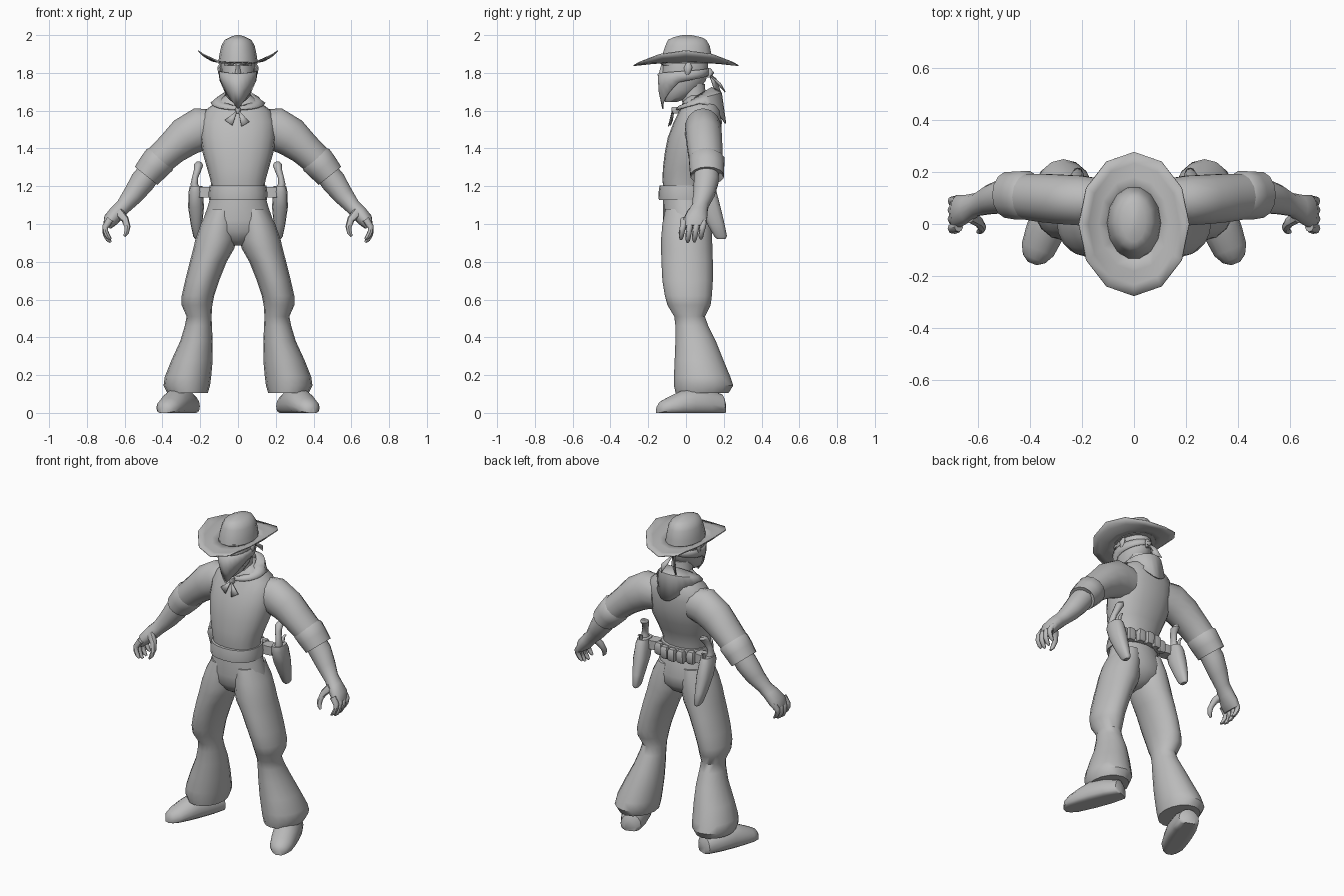
import bpy, bmesh, math
from mathutils import Vector

if "Cube" in bpy.data.objects:
    bpy.data.objects.remove(bpy.data.objects["Cube"], do_unlink=True)

grey = bpy.data.materials.new("plain grey")
grey.use_nodes = True
COL = (0.5, 0.5, 0.5, 1)
grey.diffuse_color = COL
grey.node_tree.nodes["Principled BSDF"].inputs["Base Color"].default_value = COL
parts = []


def finish(name, bm, mirror=False, thick=0):
    bmesh.ops.recalc_face_normals(bm, faces=bm.faces)
    me = bpy.data.meshes.new(name)
    bm.to_mesh(me)
    bm.free()
    me.materials.append(grey)
    ob = bpy.data.objects.new(name, me)
    bpy.context.collection.objects.link(ob)
    if thick:
        ob.modifiers.new("thickness", 'SOLIDIFY').thickness = thick
    if mirror:
        ob.modifiers.new("mirror", 'MIRROR')
    parts.append(ob)
    return ob


def loft(name, rings, closed=True, caps=True, mirror=False, thick=0):
    """Skin a list of equally long point rows."""
    bm = bmesh.new()
    rows = [[bm.verts.new(p) for p in r] for r in rings]
    n = len(rows[0])
    for a, b in zip(rows, rows[1:]):
        for i in range(n if closed else n - 1):
            j = (i + 1) % n
            bm.faces.new((a[i], a[j], b[j], b[i]))
    if caps:
        bm.faces.new(rows[0])
        bm.faces.new(rows[-1])
    return finish(name, bm, mirror, thick)


def oval(c, u, v, n=16, power=1.0):
    """Ring of points around c spanned by half-axes u and v."""
    pts = []
    for i in range(n):
        a = 2 * math.pi * i / n
        co, si = math.cos(a), math.sin(a)
        co = math.copysign(abs(co) ** power, co)
        si = math.copysign(abs(si) ** power, si)
        pts.append(Vector(c) + Vector(u) * co + Vector(v) * si)
    return pts


def level(z, x0, x1, y0, y1, n=16, power=1.0):
    """Horizontal ring filling the given x and y range."""
    return oval(((x0 + x1) / 2, (y0 + y1) / 2, z), ((x1 - x0) / 2, 0, 0),
                (0, (y1 - y0) / 2, 0), n, power)


def limb(name, path, n=14, mirror=True):
    """Tube along (x, y, z, half thickness, half depth in y)."""
    rings = []
    for i, (x, y, z, r, d) in enumerate(path):
        a, b = path[max(i - 1, 0)], path[min(i + 1, len(path) - 1)]
        t = Vector((b[0] - a[0], 0, b[2] - a[2])).normalized()
        rings.append(oval((x, y, z), (t.z * r, 0, -t.x * r), (0, d, 0), n))
    return loft(name, rings, mirror=mirror)


def plate(name, pts, mirror=False):
    bm = bmesh.new()
    bm.faces.new([bm.verts.new(p) for p in pts])
    return finish(name, bm, mirror, 0.006)


# Shirt body
torso = [(1.16, .138, -.115, .10), (1.23, .145, -.125, .105), (1.30, .165, -.122, .13),
         (1.38, .188, -.112, .165), (1.46, .20, -.096, .185), (1.54, .20, -.065, .19),
         (1.60, .175, -.035, .185), (1.65, .11, -.015, .165), (1.68, .07, .0, .14)]
loft("shirt_body", [level(z, -w, w, f, b, 20, .88) for z, w, f, b in torso])

# Shirt sleeves with rolled cuffs
limb("sleeve", [(.12, .09, 1.505, .10, .085), (.20, .09, 1.503, .114, .098), (.28, .095, 1.46, .105, .097),
                (.35, .10, 1.40, .088, .095), (.41, .105, 1.345, .082, .09), (.45, .11, 1.30, .078, .088)])
limb("rolled_cuff", [(.40, .105, 1.36, .074, .08), (.415, .11, 1.34, .089, .096), (.45, .11, 1.30, .084, .094),
                     (.487, .112, 1.255, .076, .09), (.47, .112, 1.275, .06, .07)])

# Bare forearms and palms
limb("forearm", [(.44, .11, 1.31, .06, .065), (.505, .107, 1.225, .066, .067), (.555, .095, 1.155, .055, .058),
                 (.605, .075, 1.095, .042, .045), (.64, .06, 1.06, .042, .054), (.675, .05, 1.02, .04, .064),
                 (.694, .045, .985, .022, .06)])

# Curled fingers and thumb
for k in range(4):
    y = -.012 + .035 * k
    drop = (.015, .0, .003, .018)[k]
    limb("finger_%d" % (k + 1), [(.675, y, 1.025, .02, .018), (.703, y - .004, .985, .016, .017),
                                 (.702, y - .01, .945 + drop, .014, .015), (.688, y - .013, .918 + drop, .012, .013),
                                 (.674, y - .014, .903 + drop, .006, .007)], 8)
limb("thumb", [(.635, .03, 1.065, .026, .026), (.598, .008, 1.025, .02, .022), (.585, -.012, .985, .016, .018),
               (.59, -.025, .955, .013, .014), (.602, -.03, .935, .006, .007)], 8)

# Trouser seat and flared legs
seat = [(1.17, .14, -.118, .105), (1.10, .158, -.122, .122), (1.02, .185, -.122, .135),
        (.96, .19, -.115, .13), (.91, .11, -.08, .09), (.885, .03, -.04, .05)]
loft("trouser_seat", [level(z, -w, w, f, b) for z, w, f, b in seat])
leg = [(1.08, .01, .155, -.11, .12), (1.0, .004, .197, -.125, .135), (.92, .008, .225, -.132, .138),
       (.87, .02, .237, -.132, .14), (.80, .06, .255, -.13, .142), (.70, .10, .28, -.125, .142),
       (.62, .126, .298, -.112, .137), (.57, .136, .298, -.098, .13), (.51, .14, .272, -.062, .10),
       (.46, .138, .282, -.056, .118), (.38, .134, .306, -.056, .158), (.28, .134, .352, -.06, .198),
       (.19, .142, .388, -.064, .235), (.145, .148, .394, -.064, .25), (.105, .16, .375, -.055, .225)]
loft("trouser_leg", [level(z, a, b, f, k) for z, a, b, f, k in leg], mirror=True)

# Shoes: ovals across the foot, flattened at the ground
heel, toe = Vector((.252, .20, 0)), Vector((.392, -.152, 0))
side = Vector((.93, .37, 0))
shoe = []
for t, w, h in [(0, .035, .07), (.04, .06, .10), (.25, .075, .125), (.5, .078, .135), (.68, .074, .11),
                (.85, .066, .08), (.95, .046, .06), (1.0, .018, .035)]:
    ring = oval(heel.lerp(toe, t) + Vector((0, 0, h * .35)), side * w, (0, 0, h * .65), 16)
    for p in ring:
        p.z = max(p.z, 0) if p.z > .006 else 0
    shoe.append(ring)
loft("shoe", shoe, mirror=True)

# Belt
belt = [(1.128, -.004), (1.128, .012), (1.165, .014), (1.203, .008), (1.203, -.01)]
loft("belt", [level(z, -.142 - o, .142 + o, -.132 - o, .116 + o, 20, .9) for z, o in belt], caps=False)

# Pouches across the back of the belt
for k in range(-2, 3):
    x, y = .056 * k, .138 - .008 * k * k
    rows = [(1.125, .019, .012), (1.135, .025, .02), (1.185, .025, .022), (1.20, .02, .014)]
    loft("belt_pouch_%d" % (k + 3), [level(z, x - w, x + w, y - d, y + d, 8, .45) for z, w, d in rows])

# Holsters with hanging straps
hol = [(1.20, .222, .095, .033, .052), (1.17, .224, .10, .038, .062), (1.09, .222, .125, .042, .058),
       (1.0, .22, .158, .031, .046), (.935, .216, .183, .021, .034), (.92, .215, .187, .012, .022)]
loft("holster", [level(z + 0, x - w, x + w, y - d, y + d, 12, .8) for z, x, y, w, d in hol], mirror=True)
loft("holster_strap", [level(z, .13, .21, .04, .11, 8, .5) for z in (1.14, 1.195)], mirror=True)

# Pistols: frame, curved grip, hammer
limb("pistol_grip", [(.222, .085, 1.17, .026, .03), (.232, .08, 1.215, .019, .024), (.226, .085, 1.25, .016, .022),
                     (.214, .10, 1.285, .019, .025), (.208, .12, 1.315, .024, .03), (.207, .13, 1.33, .012, .016)], 10)
loft("pistol_hammer", [level(z, .214, .230, y, y + .025, 8) for z, y in ((1.19, .12), (1.225, .125), (1.235, .14))],
     mirror=True)

# Neck and head
loft("neck", [level(z, -w, w, f, b) for z, w, f, b in
              [(1.60, .075, -.01, .13), (1.67, .062, -.025, .105), (1.74, .06, -.03, .10)]])
head = [(1.645, .03, -.11, -.05), (1.67, .058, -.122, .02), (1.71, .076, -.128, .07), (1.76, .088, -.13, .105),
        (1.80, .091, -.128, .115), (1.83, .09, -.124, .117), (1.87, .088, -.124, .115), (1.92, .07, -.09, .09)]
loft("head", [level(z, -w, w, f, b) for z, w, f, b in head])
loft("nose", [level(z, -w, w, f, -.10, 8) for z, w, f in
              [(1.85, .01, -.128), (1.82, .013, -.138), (1.785, .02, -.146)]])
loft("brow", [level(z, -.075, .075, f, -.02) for z, f in [(1.838, -.122), (1.848, -.134), (1.865, -.13)]])
limb("ear", [(.088, .005, 1.785, .008, .008), (.094, .008, 1.80, .012, .016), (.097, .012, 1.83, .012, .022),
             (.09, .012, 1.85, .006, .012)], 8)

# Face mask: wraps the head, pointed below the chin
rows = [[], [], []]
for i in range(25):
    a = math.pi * (i / 12 - 1)
    s, c = math.sin(a), math.cos(a)
    q = abs(a) / math.pi
    top = 1.795 + .03 * q
    low = 1.608 + .34 * q if q < .42 else 1.751 + .07 * (q - .42)
    taper = (top - low) / .19
    rows[0].append((.10 * s, -.007 - (.143 if c > 0 else .128) * c, top))
    rows[1].append(((.103 - .008 * taper) * s, -.007 - (.138 if c > 0 else .128) * c, (top + low) / 2))
    rows[2].append(((.102 - .02 * taper) * s, -.007 - (.13 if c > 0 else .126) * c + .012 * taper, low))
loft("face_mask", rows, closed=False, caps=False, thick=.005)
plate("mask_tail_left", [(0, .12, 1.80), (.045, .185, 1.745), (.03, .21, 1.70), (.012, .17, 1.745)])
plate("mask_tail_right", [(0, .12, 1.805), (-.03, .16, 1.77), (-.055, .185, 1.70), (-.015, .15, 1.72)])
loft("mask_knot", [level(z, -w, w, .11, .11 + 2 * w, 8) for z, w in [(1.775, .01), (1.80, .02), (1.825, .01)]])

# Neckerchief: collar around the neck with a point down the back
rows = [[], [], []]
for i in range(24):
    a = 2 * math.pi * i / 24
    s, c = math.sin(a), math.cos(a)
    back = max(0, -c)
    rows[0].append((.074 * s, .05 - .085 * c, 1.675 - .05 * c))
    rows[1].append((.118 * s, .06 - (.10 if c > 0 else .13) * c, 1.66 - .035 * c))
    rows[2].append((.145 * s * (1 - .2 * back), .07 - (.125 if c > 0 else .143) * c,
                    1.642 - .035 * max(0, c) - .11 * back ** 2))
loft("neckerchief", rows, caps=False, thick=.008)

# Front knot and tails of the neckerchief
loft("neckerchief_knot", [level(z, -w, w, -.07 - w / 2, -.035) for z, w in [(1.585, .008), (1.602, .016), (1.62, .01)]])
plate("neckerchief_tail_right", [(-.004, -.068, 1.602), (-.07, -.075, 1.55), (-.03, -.086, 1.522)])
plate("neckerchief_tail_left", [(.002, -.068, 1.602), (.018, -.09, 1.515), (.06, -.08, 1.54)])

# Hat: crown and brim curled up at the sides
crown = [(1.85, .105, -.137, .145), (1.89, .10, -.13, .14), (1.945, .088, -.112, .128),
         (1.975, .07, -.098, .11), (1.988, .045, -.07, .085), (2.0, .012, -.02, .03)]
loft("hat_crown", [level(z, -w, w, f, b, 14) for z, w, f, b in crown])
brim = []
for t in (0, .35, .7, 1):
    ring = []
    for i in range(12):
        a = 2 * math.pi * i / 12
        s, c = math.sin(a), math.cos(a)
        z = 1.858 + t * t * .062 * s * s - t * .016 * c * c
        ring.append(((.095 + .115 * t) * s, (.13 + .148 * t) * c, z))
    brim.append(ring)
loft("hat_brim", brim, caps=False, thick=.006)

# Smooth shading with crisp edges
bpy.ops.object.select_all(action='DESELECT')
for ob in parts:
    ob.select_set(True)
bpy.context.view_layer.objects.active = parts[0]
bpy.ops.object.shade_smooth_by_angle(angle=math.radians(45))
